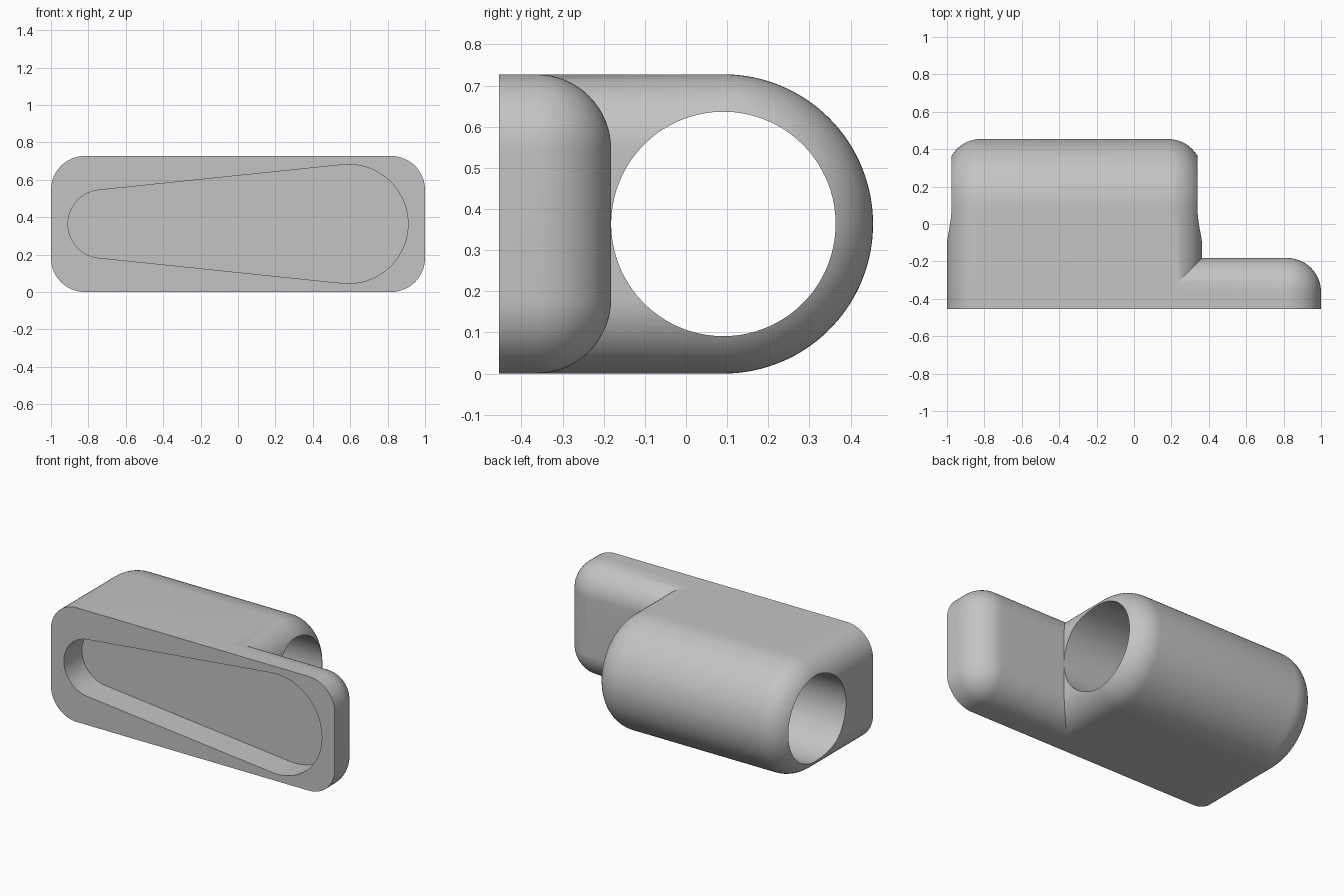
import bpy, bmesh
from math import sin, cos, asin, pi

old = bpy.data.objects.get("Cube")
if old:
    bpy.data.objects.remove(old)

U = 1 / 11                       # design unit
FILLET, RADIUS = 2 * U, 4 * U
FRONT, AXIS_Y, MID = -5 * U, U, 4 * U
STEPS = 16

grey = bpy.data.materials.new("light grey")
grey.use_nodes = True
colour = (0.55, 0.55, 0.55, 1)
grey.diffuse_color = colour
grey.node_tree.nodes["Principled BSDF"].inputs["Base Color"].default_value = colour


def loft(name, rings):
    """Skin a list of closed rings and cap both ends."""
    bm = bmesh.new()
    loops = [[bm.verts.new(p) for p in ring] for ring in rings]
    n = len(loops[0])
    for a, b in zip(loops, loops[1:]):
        for i in range(n):
            j = (i + 1) % n
            bm.faces.new((a[i], a[j], b[j], b[i]))
    bm.faces.new(loops[0][::-1])
    bm.faces.new(loops[-1])
    bmesh.ops.remove_doubles(bm, verts=bm.verts, dist=1e-5)
    bmesh.ops.recalc_face_normals(bm, faces=bm.faces)
    mesh = bpy.data.meshes.new(name)
    bm.to_mesh(mesh)
    bm.free()
    mesh.materials.append(grey)
    obj = bpy.data.objects.new(name, mesh)
    bpy.context.collection.objects.link(obj)
    return obj


def arc(u, v, r, start, end, n=STEPS):
    return [(u + r * cos(start + (end - start) * k / n),
             v + r * sin(start + (end - start) * k / n)) for k in range(n + 1)]


def quarter():
    """Pairs of (inset, distance from the end) for a quarter-round edge."""
    for k in range(STEPS + 1):
        t = pi / 2 * k / STEPS
        yield FILLET * (1 - sin(t)), FILLET * (1 - cos(t))


def d_ring(x, inset):
    r = RADIUS - inset
    pts = [(FRONT, MID - r)] + arc(AXIS_Y, MID, r, -pi / 2, pi / 2, 64) + [(FRONT, MID + r)]
    return [(x, y, z) for y, z in pts]


def plate_ring(y, inset, x0, x1):
    pts = []
    for q, (sx, sz) in enumerate([(1, 1), (0, 1), (0, 0), (1, 0)]):
        cx = x1 - FILLET if sx else x0 + FILLET
        cz = 2 * RADIUS - FILLET if sz else FILLET
        pts += arc(cx, cz, FILLET - inset, q * pi / 2, (q + 1) * pi / 2)
    return [(x, y, z) for x, z in pts]


# Barrel: D-shaped body with rounded ends
edge = list(quarter())
barrel = loft("barrel_body",
              [d_ring(-1 + d, i) for i, d in edge] +
              [d_ring(4 * U - d, i) for i, d in reversed(edge)])

# Plate: rounded block with rounded back edges, starting inside the barrel
plate = loft("front_plate",
             [plate_ring(FRONT, 0, -0.5, 1)] +
             [plate_ring(-2 * U - d, i, -0.5, 1) for i, d in reversed(edge)])

# Bore through the barrel
hole = arc(AXIS_Y, MID, 3 * U, pi / 96, pi / 96 + 2 * pi, 96)[:-1]
bore = loft("bore_cutter", [[(x, y, z) for y, z in hole] for x in (-1.2, 0.6)])

# Tapered pocket in the front: two circles joined by tangent lines
small, big = 2 * U, 3.5 * U
cx_small, cx_big = -8 * U, 6.5 * U
tilt = pi / 2 + asin((big - small) / (cx_big - cx_small))
outline = arc(cx_big, MID, big, -tilt, tilt, 48) + arc(cx_small, MID, small, tilt, 2 * pi - tilt, 32)
pocket = loft("pocket_cutter", [[(x, y, z) for x, z in outline] for y in (-0.6, -3 * U)])

# Join the parts and make the cuts
bpy.context.view_layer.objects.active = barrel
for tool, mode in ((plate, 'UNION'), (bore, 'DIFFERENCE'), (pocket, 'DIFFERENCE')):
    tool.hide_render = True
    mod = barrel.modifiers.new(tool.name, 'BOOLEAN')
    mod.object, mod.operation, mod.solver = tool, mode, 'EXACT'
    bpy.ops.object.modifier_apply(modifier=mod.name)
    bpy.data.objects.remove(tool)

for o in bpy.context.selected_objects:
    o.select_set(False)
barrel.select_set(True)
bpy.ops.object.shade_smooth_by_angle(angle=pi / 7)
